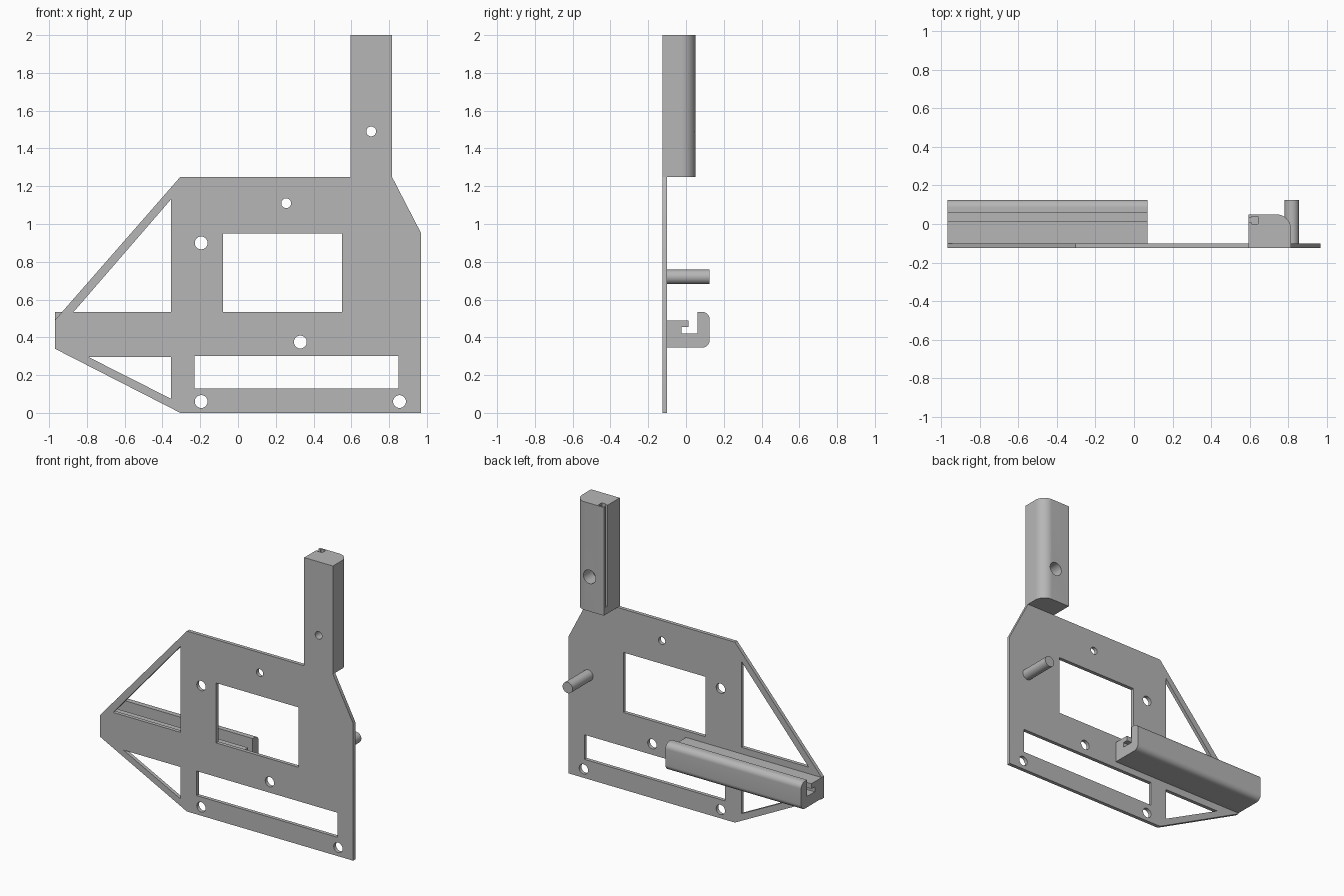
import bpy, bmesh
from math import sin, cos, pi, radians

cube = bpy.data.objects.get("Cube")
if cube:
    bpy.data.objects.remove(cube, do_unlink=True)

grey = bpy.data.materials.new("plain grey")
grey.use_nodes = True
grey.diffuse_color = (0.47, 0.47, 0.47, 1)
grey.node_tree.nodes["Principled BSDF"].inputs["Base Color"].default_value = grey.diffuse_color

# Maps a profile point (a, b) and an extrusion distance t to space
AXES = {
    "x": lambda a, b, t: (t, a, b),
    "y": lambda a, b, t: (a, t, b),
    "z": lambda a, b, t: (a, b, t),
}


def prism(name, profile, axis, start, end):
    """Closed profile extruded along one axis."""
    bm = bmesh.new()
    place = AXES[axis]
    face = bm.faces.new([bm.verts.new(place(a, b, start)) for a, b in profile])
    new = bmesh.ops.extrude_face_region(bm, geom=[face])["geom"]
    shift = place(0, 0, end - start)
    bmesh.ops.translate(bm, vec=shift, verts=[g for g in new if isinstance(g, bmesh.types.BMVert)])
    bmesh.ops.recalc_face_normals(bm, faces=bm.faces)
    mesh = bpy.data.meshes.new(name)
    bm.to_mesh(mesh)
    bm.free()
    mesh.materials.append(grey)
    obj = bpy.data.objects.new(name, mesh)
    bpy.context.collection.objects.link(obj)
    return obj


def arc(cx, cy, r, a0=0, a1=360, n=32):
    full = a1 - a0 == 360
    steps = n if full else n + 1
    angles = [radians(a0 + (a1 - a0) * i / n) for i in range(steps)]
    return [(cx + r * cos(t), cy + r * sin(t)) for t in angles]


def rect(x0, x1, z0, z1):
    return [(x0, z0), (x1, z0), (x1, z1), (x0, z1)]


def activate(obj):
    bpy.ops.object.select_all(action="DESELECT")
    obj.select_set(True)
    bpy.context.view_layer.objects.active = obj


def cut(obj, profile, axis, start, end):
    cutter = prism("cutter", profile, axis, start, end)
    cutter.hide_render = True
    mod = obj.modifiers.new("cut", "BOOLEAN")
    mod.operation, mod.solver, mod.object = "DIFFERENCE", "EXACT", cutter
    activate(obj)
    bpy.ops.object.modifier_apply(modifier=mod.name)
    bpy.data.objects.remove(cutter, do_unlink=True)


def smooth(obj):
    activate(obj)
    bpy.ops.object.shade_smooth_by_angle(angle=radians(30))


FRONT, BACK = -0.125, -0.1

# Flat mounting plate
plate = prism("mounting_plate", [
    (-0.97, 0.34), (-0.305, 0), (0.97, 0), (0.97, 0.95), (0.815, 1.25),
    (-0.305, 1.25), (-0.97, 0.49)], "y", FRONT, BACK)

# Windows and triangular openings
openings = [
    rect(-0.08, 0.55, 0.535, 0.95),
    rect(-0.23, 0.85, 0.13, 0.3),
    [(-0.87, 0.535), (-0.355, 0.535), (-0.355, 1.13)],
    [(-0.79, 0.295), (-0.355, 0.075), (-0.355, 0.295)],
]

# Screw holes
for x, z, r in [(-0.195, 0.9, 0.034), (0.255, 1.11, 0.026), (0.33, 0.375, 0.034),
                (-0.195, 0.06, 0.034), (0.855, 0.06, 0.034)]:
    openings.append(arc(x, z, r))
for opening in openings:
    cut(plate, opening, "y", FRONT - 0.1, BACK + 0.1)
smooth(plate)

# Upright arm with one rounded back edge
R = 0.075
arm = prism("upright_arm",
            [(0.595, FRONT), (0.815, FRONT)]
            + arc(0.815 - R, 0.05 - R, R, 0, 90, 12)
            + [(0.595, 0.05)], "z", 1.25, 2)
# Through hole, wider recess behind, and undercut cable groove
cut(arm, arc(0.705, 1.49, 0.026), "y", -0.3, 0.3)
cut(arm, arc(0.705, 1.49, 0.047), "y", -0.05, 0.3)
cut(arm, [(0.55, 0.008), (0.61, 0.008), (0.61, 0), (0.645, 0), (0.645, 0.04),
          (0.61, 0.04), (0.61, 0.033), (0.55, 0.033)], "z", 1.3, 2.1)
smooth(arm)

# Hooked rail along the back
R = 0.04
rail = prism("hooked_rail",
             [(BACK, 0.345)]
             + arc(0.125 - R, 0.345 + R, R, -90, 0, 10)
             + arc(0.125 - R, 0.535 - R, R, 0, 90, 10)
             + [(0.06, 0.535), (0.06, 0.42), (-0.025, 0.42), (-0.025, 0.455),
                (0.012, 0.455), (0.012, 0.49), (BACK, 0.49)], "x", -0.97, 0.07)
smooth(rail)

# Round peg
smooth(prism("peg", arc(0.82, 0.72, 0.038), "y", BACK, 0.125))
